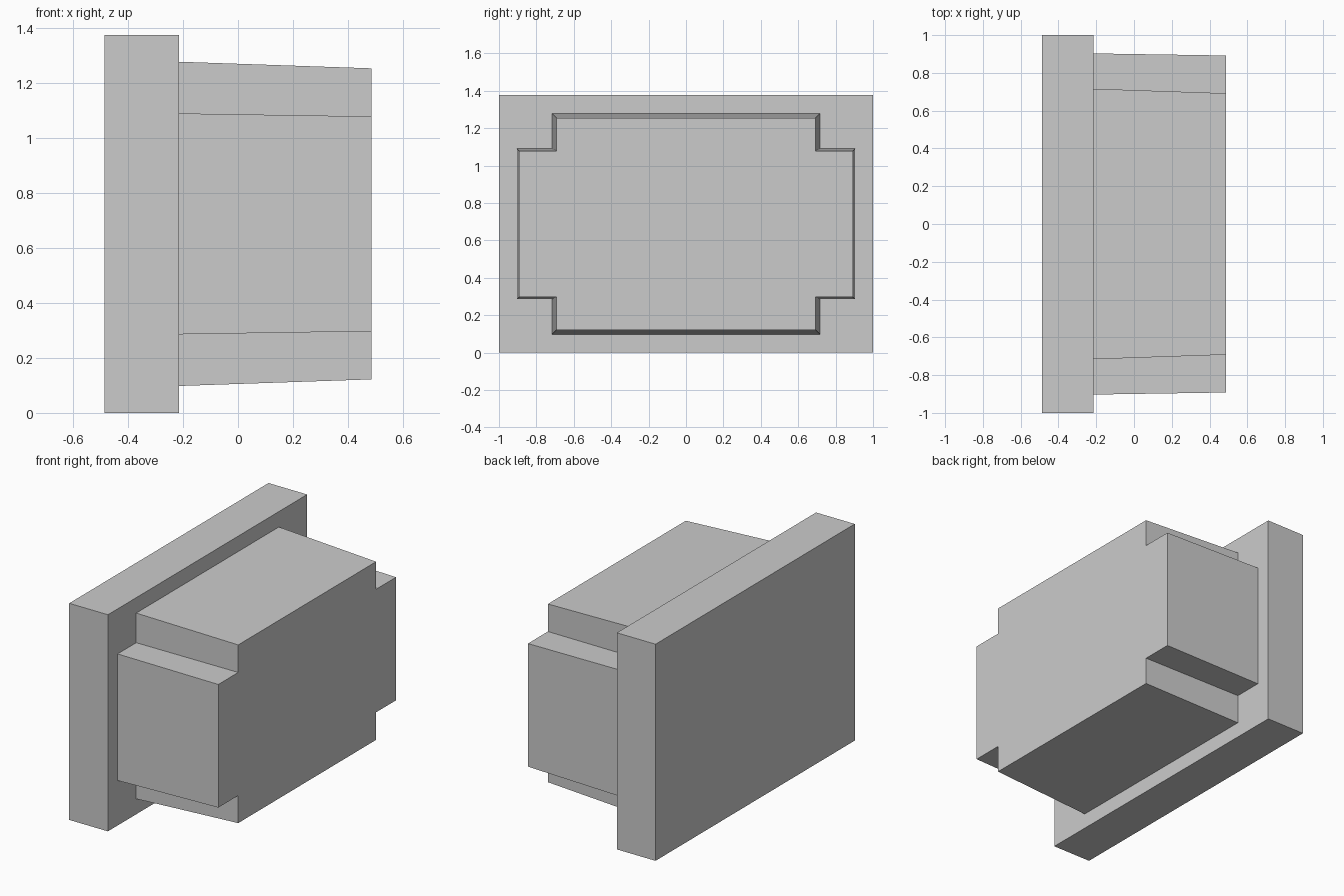
import bpy
import bmesh

cube = bpy.data.objects.get("Cube")
if cube:
    bpy.data.objects.remove(cube, do_unlink=True)

GREY = (0.6, 0.6, 0.6, 1.0)
grey = bpy.data.materials.new("plain_grey")
grey.use_nodes = True
grey.diffuse_color = GREY
grey.node_tree.nodes["Principled BSDF"].inputs["Base Color"].default_value = GREY

MID_Z = 0.688


def rectangle(half_y, half_z):
    return [(-half_y, -half_z), (half_y, -half_z), (half_y, half_z), (-half_y, half_z)]


def notched(half_y, half_z, inner_y, inner_z):
    """Rectangle outline with a square notch cut from each corner."""
    corner = [(half_y, inner_z), (inner_y, inner_z), (inner_y, half_z)]
    outline = []
    for sy, sz in ((1, 1), (-1, 1), (-1, -1), (1, -1)):
        points = [(sy * y, sz * z) for y, z in corner]
        outline += points if sy * sz > 0 else points[::-1]
    return outline


def loft(name, x_start, start, x_end, end):
    """Closed solid between two matching outlines along x."""
    bm = bmesh.new()
    a = [bm.verts.new((x_start, y, z + MID_Z)) for y, z in start]
    b = [bm.verts.new((x_end, y, z + MID_Z)) for y, z in end]
    bm.faces.new(a[::-1])
    bm.faces.new(b)
    for i in range(len(a)):
        j = (i + 1) % len(a)
        bm.faces.new((a[i], a[j], b[j], b[i]))
    bmesh.ops.recalc_face_normals(bm, faces=bm.faces)
    mesh = bpy.data.meshes.new(name)
    bm.to_mesh(mesh)
    bm.free()
    mesh.materials.append(grey)
    obj = bpy.data.objects.new(name, mesh)
    bpy.context.collection.objects.link(obj)
    return obj


# Flat plate on the right-hand side
plate = rectangle(1.0, MID_Z)
loft("base_plate", -0.486, plate, -0.214, plate)

# Tapered block with notched corners
loft("notched_block",
     -0.214, notched(0.903, 0.590, 0.716, 0.402),
     0.486, notched(0.892, 0.566, 0.692, 0.391))
